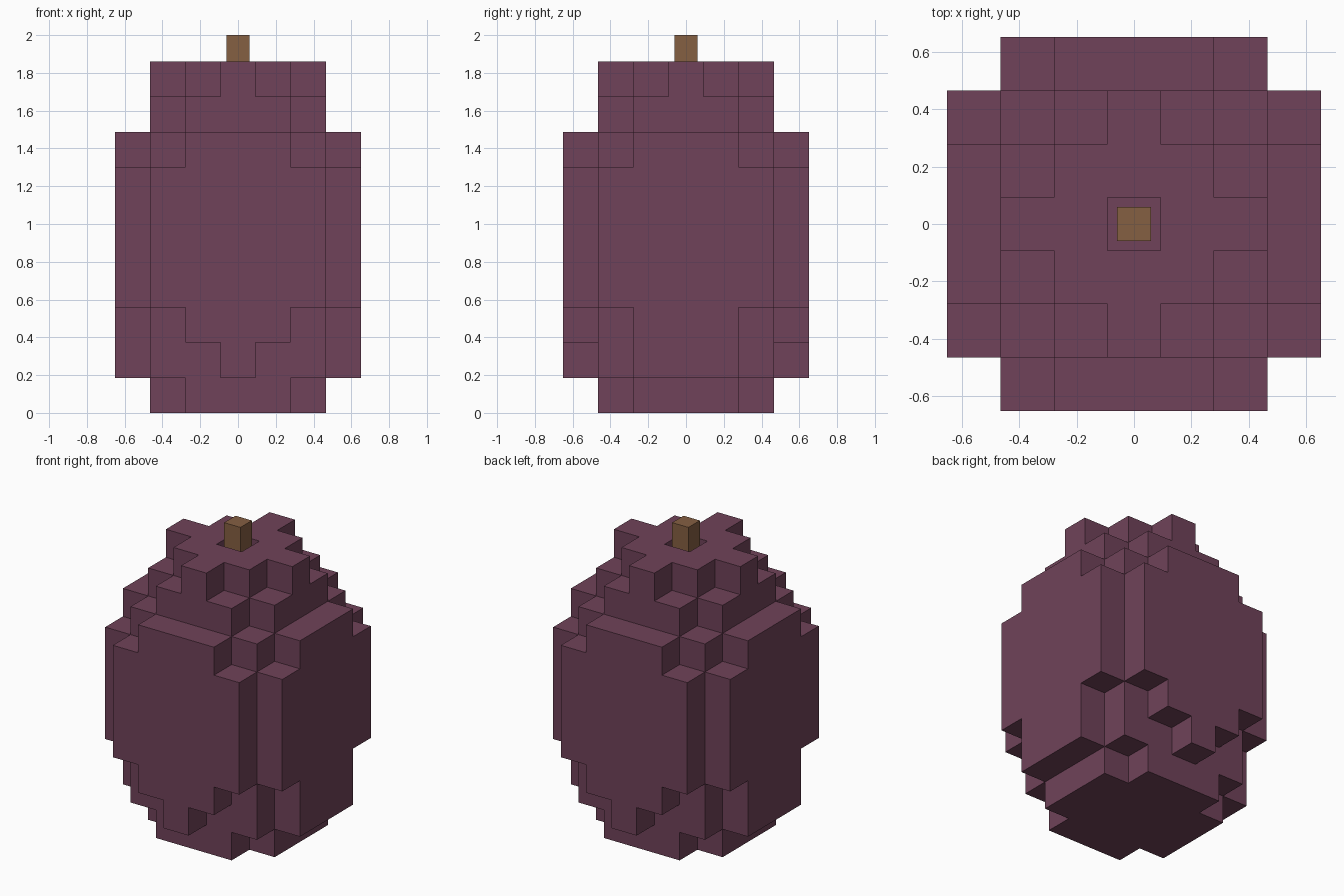
import bpy
import bmesh
from mathutils import Vector

if "Cube" in bpy.data.objects:
    bpy.data.objects.remove(bpy.data.objects["Cube"])

S = 1.86 / 10  # cube size


def material(name, rgb):
    m = bpy.data.materials.new(name)
    m.diffuse_color = (*rgb, 1.0)
    m.use_nodes = True
    m.node_tree.nodes["Principled BSDF"].inputs["Base Color"].default_value = m.diffuse_color
    return m


def make_object(name, bm, mat):
    mesh = bpy.data.meshes.new(name)
    bm.to_mesh(mesh)
    bm.free()
    mesh.materials.append(mat)
    ob = bpy.data.objects.new(name, mesh)
    bpy.context.collection.objects.link(ob)
    return ob


skin = material("plum_purple", (0.160, 0.055, 0.100))
wood = material("stem_brown", (0.235, 0.115, 0.055))

# Half-width of each row (rows 0..3 counted out from the middle), layer by layer
MIDDLE = (3, 3, 3, 2)
LAYERS = [
    (2, 2, 1, -1),
    (3, 3, 2, 0),
    (3, 3, 2, 1),
    MIDDLE, MIDDLE, MIDDLE, MIDDLE,
    (3, 3, 2, 1),
    (2, 2, 1, -1),
    (2, 1, 0, -1),
]

cells = {
    (i, j, k)
    for k, rows in enumerate(LAYERS)
    for j in range(-3, 4)
    for i in range(-rows[abs(j)], rows[abs(j)] + 1)
}
cells.remove((0, 0, 9))  # stem socket

# Fruit body: outer faces of the stacked cubes
bm = bmesh.new()
for c in cells:
    centre = Vector((c[0], c[1], c[2] + 0.5))
    for axis in range(3):
        for sign in (-1, 1):
            n = Vector((0, 0, 0))
            n[axis] = sign
            if tuple(int(a + b) for a, b in zip(c, n)) in cells:
                continue
            u = Vector((0, 0, 0))
            u[(axis + 1) % 3] = 0.5
            v = n.cross(u)
            corners = (-u - v, u - v, u + v, v - u)
            bm.faces.new([bm.verts.new((centre + n * 0.5 + q) * S) for q in corners])
bmesh.ops.remove_doubles(bm, verts=bm.verts, dist=0.001)
bmesh.ops.dissolve_limit(bm, angle_limit=0.01, verts=bm.verts, edges=bm.edges)
make_object("fruit_body", bm, skin)

# Stem standing in the socket
bm = bmesh.new()
bmesh.ops.create_cube(bm, size=1)
base, top = 9 * S, 2.0
bmesh.ops.scale(bm, vec=(0.12, 0.12, top - base), verts=bm.verts)
bmesh.ops.translate(bm, vec=(0, 0, (top + base) / 2), verts=bm.verts)
make_object("stem", bm, wood)
